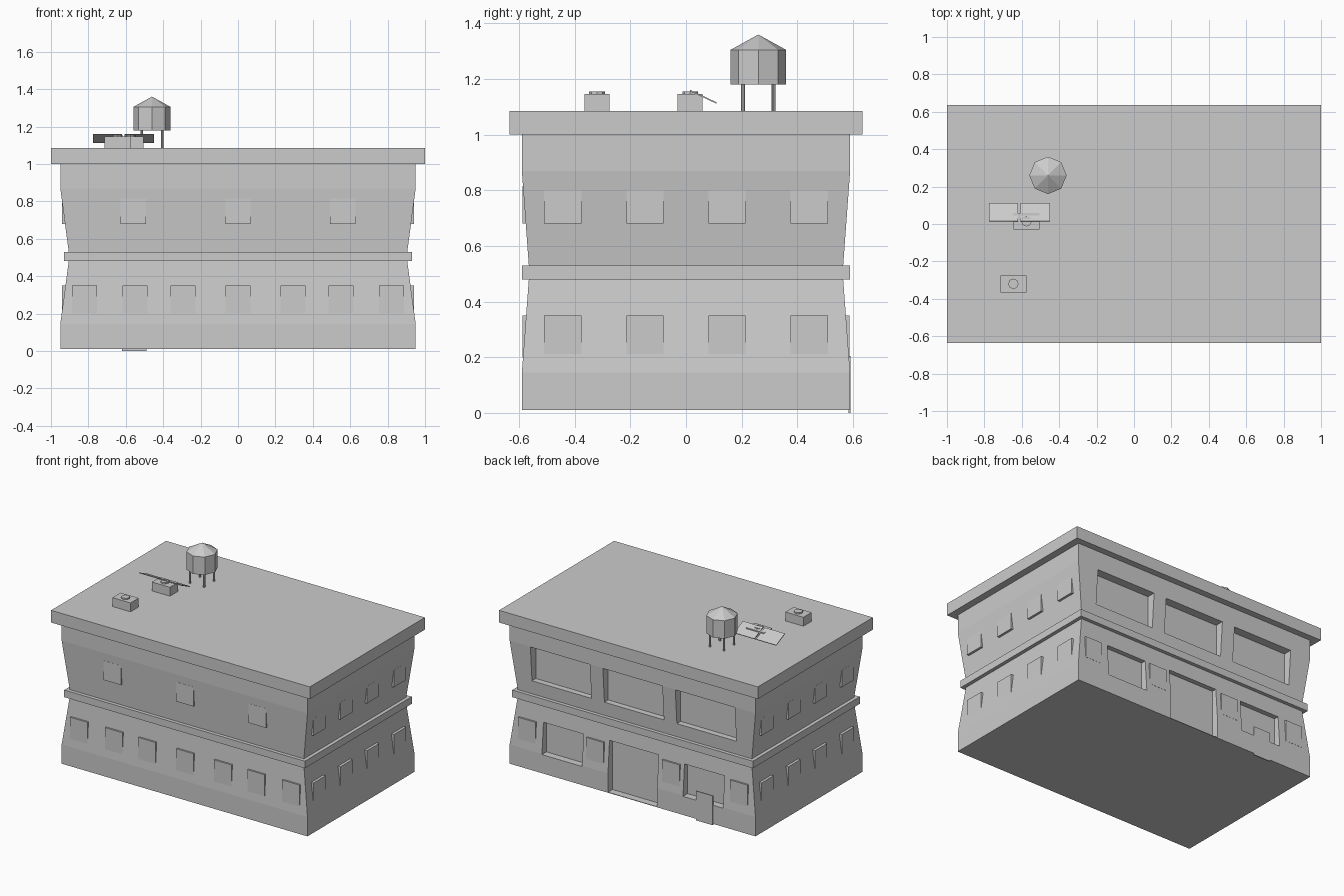
import bpy, bmesh, math
from mathutils import Matrix, Vector

if "Cube" in bpy.data.objects:
    bpy.data.objects.remove(bpy.data.objects["Cube"])

grey = bpy.data.materials.new("plain_grey")
grey.diffuse_color = (0.6, 0.6, 0.6, 1)
grey.use_nodes = True
grey.node_tree.nodes["Principled BSDF"].inputs["Base Color"].default_value = grey.diffuse_color


def finish(name, bm):
    bmesh.ops.recalc_face_normals(bm, faces=bm.faces)
    me = bpy.data.meshes.new(name)
    bm.to_mesh(me)
    bm.free()
    me.materials.append(grey)
    ob = bpy.data.objects.new(name, me)
    bpy.context.collection.objects.link(ob)
    return ob


def add_box(bm, x0, x1, y0, y1, z0, z1, rot=None):
    mid = Vector(((x0 + x1) / 2, (y0 + y1) / 2, (z0 + z1) / 2))
    m = Matrix.Translation(mid) @ (rot or Matrix()) @ Matrix.Diagonal((x1 - x0, y1 - y0, z1 - z0, 1))
    bmesh.ops.create_cube(bm, size=1, matrix=m)


def boxes(name, rows):
    bm = bmesh.new()
    for r in rows:
        add_box(bm, *r)
    return finish(name, bm)


def cone(name, x, y, z0, z1, r0, r1, sides):
    bm = bmesh.new()
    bmesh.ops.create_cone(bm, cap_ends=True, segments=sides, radius1=r0, radius2=r1, depth=z1 - z0,
                          matrix=Matrix.Translation((x, y, (z0 + z1) / 2)))
    return finish(name, bm)


# Walls: rectangular rings, pinched at the middle ledge
bm = bmesh.new()
rings = []
for z, hx, hy in [(.01, .95, .59), (.145, .95, .59), (.48, .905, .565),
                  (.53, .905, .565), (.87, .95, .59), (1.0, .95, .59)]:
    rings.append([bm.verts.new((sx * hx, sy * hy, z)) for sx, sy in [(-1, -1), (1, -1), (1, 1), (-1, 1)]])
for a, b in zip(rings, rings[1:]):
    for i in range(4):
        j = (i + 1) % 4
        bm.faces.new((a[i], a[j], b[j], b[i]))
bm.faces.new(rings[0][::-1])
bm.faces.new(rings[-1])
walls = finish("walls", bm)

# Recessed openings at the back: three upper bays, two shop windows, a doorway
cutter = boxes("opening_cutter", [(-.79, -.33, .53, .7, .625, .868), (-.23, .23, .53, .7, .625, .868),
                                  (.33, .79, .53, .7, .625, .868),
                                  (-.70, -.39, .54, .7, .14, .36), (.39, .70, .54, .7, .14, .36),
                                  (-.19, .19, .54, .7, .014, .37)])
cutter.hide_render = True
mod = walls.modifiers.new("openings", 'BOOLEAN')
mod.operation = 'DIFFERENCE'
mod.solver = 'EXACT'
mod.object = cutter
bpy.context.view_layer.objects.active = walls
bpy.ops.object.modifier_apply(modifier=mod.name)
bpy.data.objects.remove(cutter)

# Ledge and roof slab
boxes("middle_ledge", [(-.93, .93, -.59, .59, .48, .53)])
boxes("roof_slab", [(-1, 1, -.635, .635, 1.0, 1.085)])

# Window plates, upright against the sloping walls
low, high = (.20, .35), (.68, .815)
front = [(x - .067, x + .067, -.587, -.56, *low) for x in (-.82, -.55, -.293, 0, .293, .55, .82)]
front += [(x - .067, x + .067, -.587, -.56, *high) for x in (-.56, 0, .56)]
boxes("front_windows", front)
boxes("back_windows", [(x - .067, x + .067, .56, .587, *low) for x in (-.82, -.293, .293, .82)])
for s, name in ((1, "right_windows"), (-1, "left_windows")):
    xa, xb = sorted((s * .90, s * .941))
    boxes(name, [(xa, xb, y - .067, y + .067, z0, z1)
                 for y in (-.443, -.147, .147, .443) for z0, z1 in ((.21, .35), (.68, .80))])

# Small back door plate in front of one shop window
boxes("back_door", [(-.62, -.49, .584, .591, 0, .205)])

# Water tank
cone("tank_body", -.46, .26, 1.18, 1.305, .1, .1, 8)
cone("tank_roof", -.46, .26, 1.305, 1.36, .1, 0, 8)
for sx in (-1, 1):
    for sy in (-1, 1):
        cone("tank_leg", -.46 + sx * .055, .26 + sy * .055, 1.085, 1.18, .007, .007, 8)

# Rooftop cooling units with fan discs
for x, y in ((-.645, -.32), (-.575, .015)):
    boxes("cooling_unit", [(x - .07, x + .07, y - .045, y + .045, 1.085, 1.147)])
    cone("fan_disc", x, y, 1.147, 1.156, .028, .028, 8)

# Pair of tilted panels, high edge at the front
tilt = Matrix.Rotation(-math.atan2(.045, .095), 4, 'X')
for x in (-.697, -.528):
    boxes("roof_panel", [(x - .078, x + .078, .009, .115, 1.134, 1.139, tilt)])
